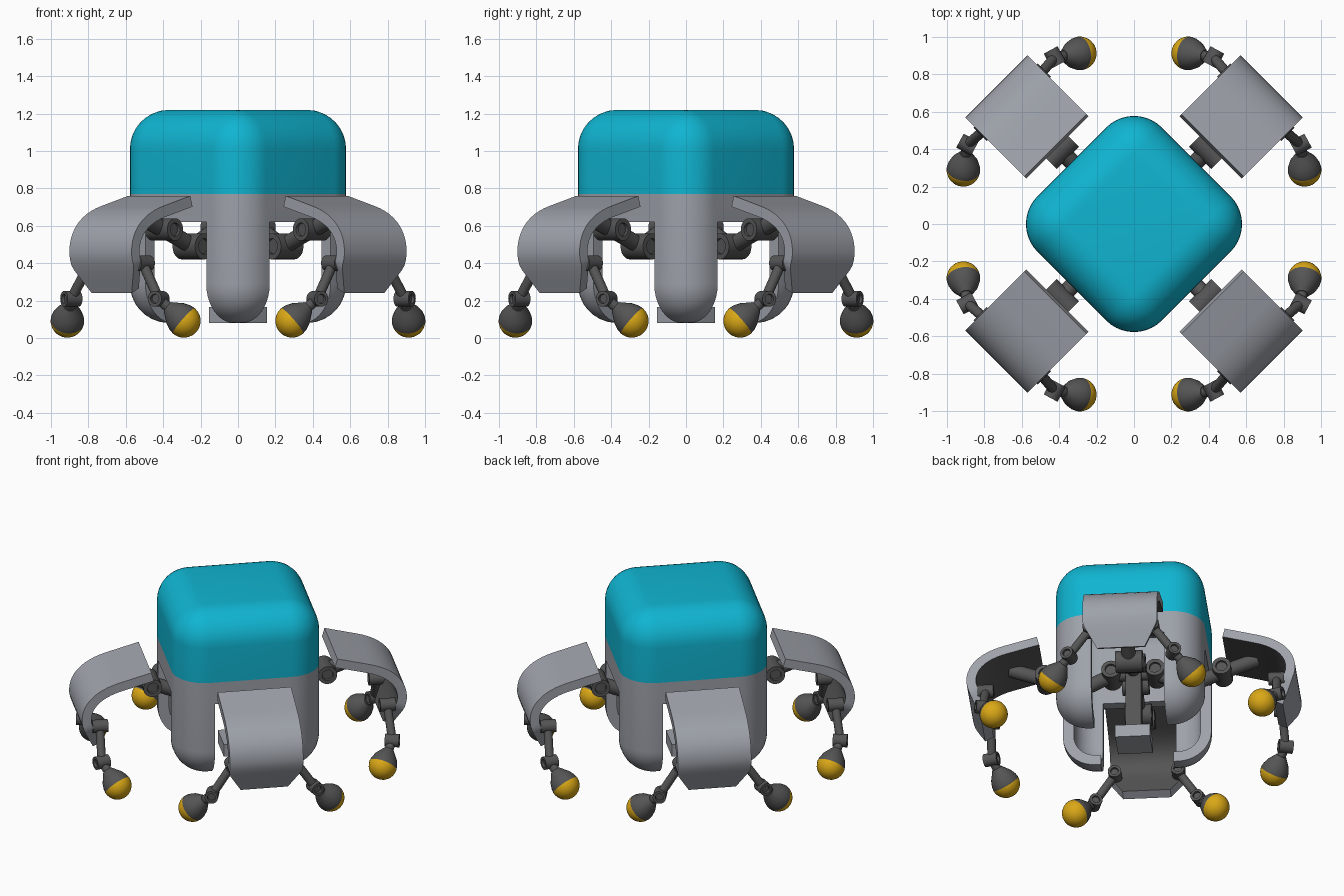
import bpy, bmesh, math
from mathutils import Vector, Matrix
from mathutils.geometry import interpolate_bezier

old = bpy.data.objects.get("Cube")
if old:
    bpy.data.objects.remove(old, do_unlink=True)


def material(name, rgb):
    m = bpy.data.materials.new(name)
    m.use_nodes = True
    m.diffuse_color = (*rgb, 1)
    m.node_tree.nodes["Principled BSDF"].inputs["Base Color"].default_value = (*rgb, 1)
    return m


TEAL = material("teal", (0.005, 0.46, 0.64))
GREY = material("light grey", (0.34, 0.36, 0.40))
DARK = material("dark grey", (0.09, 0.09, 0.09))
GOLD = material("gold", (0.70, 0.39, 0.008))


def make(name, bm, mats, angle=0.0, copies=1):
    """Turn a bmesh into smooth-by-angle objects, repeated around z."""
    bmesh.ops.recalc_face_normals(bm, faces=bm.faces)
    mesh = bpy.data.meshes.new(name)
    bm.to_mesh(mesh)
    bm.free()
    for m in mats:
        mesh.materials.append(m)
    first = None
    for k in range(copies):
        ob = bpy.data.objects.new(name if copies == 1 else f"{name}_{k + 1}", mesh)
        ob.rotation_euler.z = angle + k * math.pi / 2
        bpy.context.collection.objects.link(ob)
        if first is None:
            first = ob
            bpy.ops.object.select_all(action='DESELECT')
            ob.select_set(True)
            bpy.context.view_layer.objects.active = ob
            bpy.ops.object.shade_smooth_by_angle(angle=math.radians(35))
    return first


def per_leg(name, bm, mats):
    return make(name, bm, mats, math.pi / 4, 4)


def box(size, centre):
    bm = bmesh.new()
    bmesh.ops.create_cube(bm, size=1, matrix=Matrix.Translation(centre) @ Matrix.Diagonal((*size, 1)))
    return bm


def rounded_box(half, low, high, radius):
    bm = box((2 * half, 2 * half, high - low), (0, 0, (low + high) / 2))
    bmesh.ops.bevel(bm, geom=bm.edges[:], offset=radius, segments=10, profile=0.5, affect='EDGES')
    return bm


def add_cylinder(bm, p, q, radius, recess=False):
    p, q = Vector(p), Vector(q)
    turn = (q - p).to_track_quat('Z', 'Y').to_matrix().to_4x4()
    made = bmesh.ops.create_cone(bm, cap_ends=True, segments=24, radius1=radius, radius2=radius,
                                 depth=(q - p).length, matrix=Matrix.Translation((p + q) / 2) @ turn)
    if recess:
        caps = {f for v in made["verts"] for f in v.link_faces if len(f.verts) > 4}
        bmesh.ops.inset_individual(bm, faces=list(caps), thickness=radius * 0.4, depth=0)
        bmesh.ops.inset_individual(bm, faces=list(caps), thickness=0.002, depth=-0.015)


def joint(bm, centre, axis, radius, half):
    c, a = Vector(centre), Vector(axis).normalized() * half
    add_cylinder(bm, c - a, c + a, radius, True)


# Body: hollow rounded cube with a teal upper half
bm = rounded_box(0.47, 0.08, 1.22, 0.21)
bmesh.ops.bisect_plane(bm, geom=bm.verts[:] + bm.edges[:] + bm.faces[:],
                       plane_co=(0, 0, 0.77), plane_no=(0, 0, 1))
for f in bm.faces:
    f.material_index = int(f.calc_center_median().z > 0.77)
body = make("body_shell", bm, [GREY, TEAL], math.pi / 4)

# Cavity and four leg slots, leaving corner posts
cutters = [rounded_box(0.40, 0.15, 1.15, 0.14),
           box((1.4, 0.46, 0.82), (0, 0, 0.21)),
           box((0.46, 1.4, 0.82), (0, 0, 0.21))]
for cut_bm in cutters:
    cutter = make("cutter", cut_bm, [GREY], math.pi / 4)
    cutter.hide_render = True
    mod = body.modifiers.new("cut", 'BOOLEAN')
    mod.operation = 'DIFFERENCE'
    mod.solver = 'EXACT'
    mod.object = cutter
    bpy.context.view_layer.update()
    bpy.context.view_layer.objects.active = body
    bpy.ops.object.modifier_apply(modifier=mod.name)
    bpy.data.objects.remove(cutter, do_unlink=True)
bpy.ops.object.select_all(action='DESELECT')
body.select_set(True)
bpy.ops.object.shade_smooth_by_angle(angle=math.radians(35))

# Central column with its foot block
make("foot_block", box((0.22, 0.22, 0.085), (0, 0, 0.122)), [GREY], math.pi / 4)
make("centre_column", box((0.10, 0.10, 0.50), (0, 0, 0.41)), [DARK], math.pi / 4)

# Folding arms: three hinge barrels joined by bars
hinges = [(0.14, 0, 0.59), (0.34, 0, 0.49), (0.56, 0, 0.58)]
bm = bmesh.new()
for h, r in zip(hinges, (0.06, 0.07, 0.06)):
    joint(bm, h, (0, 1, 0), r, 0.085)
add_cylinder(bm, (0, 0, 0.59), hinges[0], 0.04)
add_cylinder(bm, hinges[0], hinges[1], 0.045)
add_cylinder(bm, hinges[1], hinges[2], 0.045)
add_cylinder(bm, hinges[2], (0.78, 0, 0.66), 0.045)
per_leg("folding_arm", bm, [DARK])

# Curved leg armour: a thick bent plate, tapered at the lower end
V = lambda x, z: Vector((x, z))
upper = interpolate_bezier(V(0.80, 0.705), V(0.95, 0.665), V(1.04, 0.58), V(1.04, 0.46), 12)
lower = interpolate_bezier(V(1.04, 0.46), V(1.04, 0.40), V(1.00, 0.335), V(0.955, 0.24), 9)
path = [V(0.595, 0.76)] + upper + lower[1:]
bm = bmesh.new()
rings = []
for i, p in enumerate(path):
    t = (path[min(i + 1, len(path) - 1)] - path[max(i - 1, 0)]).normalized()
    inner = p + V(t.y, -t.x) * 0.06
    w = 0.235 - max(0, 0.38 - p.y) * 0.6
    rings.append([bm.verts.new((q.x, s * w, q.y)) for q, s in ((p, -1), (p, 1), (inner, 1), (inner, -1))])
for a, b in zip(rings, rings[1:]):
    for k in range(4):
        n = (k + 1) % 4
        f = bm.faces.new((a[k], a[n], b[n], b[k]))
        f.material_index = int(k == 2)
bm.faces.new(rings[0])
bm.faces.new(rings[-1])
per_leg("leg_armour", bm, [GREY, DARK])

# Two toes per leg: linkage, socket and ball
for side, label in ((1, "left"), (-1, "right")):
    top = Vector((0.92, 0.20 * side, 0.40))
    mid = Vector((0.93, 0.33 * side, 0.21))
    ball = Vector((0.85, 0.44 * side, 0.092))
    bm = bmesh.new()
    joint(bm, top, (1, 0, 0), 0.042, 0.05)
    joint(bm, mid, (1, 0.3 * side, 0), 0.042, 0.045)
    add_cylinder(bm, top, mid, 0.027)
    add_cylinder(bm, mid, mid.lerp(ball, 0.6), 0.028)
    per_leg(f"{label}_toe_link", bm, [DARK])

    # Revolved toe: gold half ball, dark tapered socket
    bm = bmesh.new()
    r = 0.09
    arc = [(r * math.sin(a), r * math.cos(a)) for a in (math.pi / 2 * i / 8 for i in range(9))]
    profile = arc + [(0.086, -0.025), (0.072, -0.06), (0.05, -0.09), (0.032, -0.115), (0, -0.115)]
    verts = [bm.verts.new((x, 0, z)) for x, z in profile]
    edges = [bm.edges.new(pair) for pair in zip(verts, verts[1:])]
    bmesh.ops.spin(bm, geom=verts + edges, cent=(0, 0, 0), axis=(0, 0, 1),
                   angle=2 * math.pi, steps=28, use_merge=True)
    bmesh.ops.remove_doubles(bm, verts=bm.verts, dist=0.0001)
    for f in bm.faces:
        f.material_index = int(f.calc_center_median().z < 0)
    turn = (ball - mid).to_track_quat('Z', 'Y').to_matrix().to_4x4()
    bmesh.ops.transform(bm, matrix=Matrix.Translation(ball) @ turn, verts=bm.verts)
    per_leg(f"{label}_toe", bm, [GOLD, DARK])
